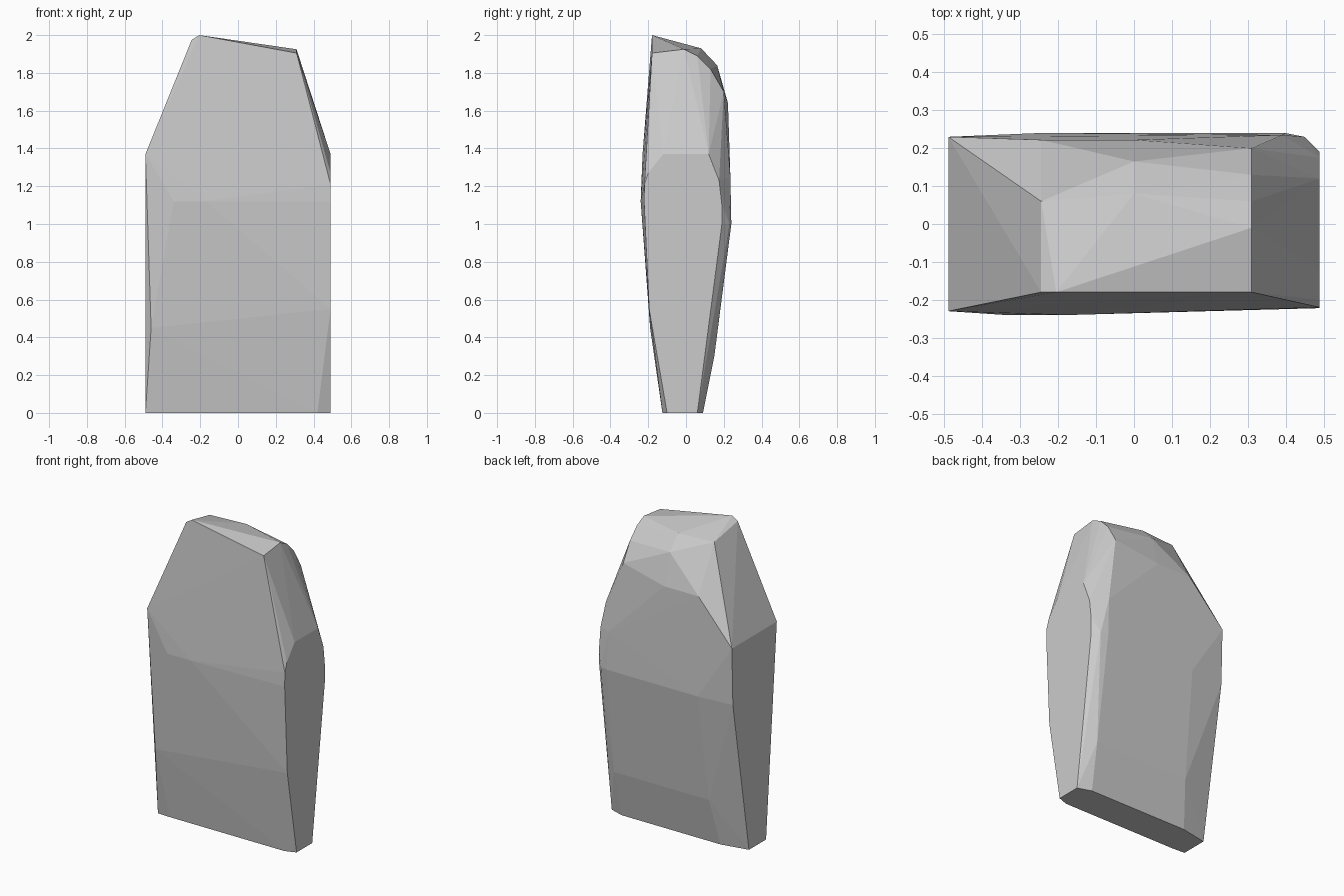
import bpy
import bmesh

default_cube = bpy.data.objects.get("Cube")
if default_cube:
    bpy.data.objects.remove(default_cube, do_unlink=True)

# Shared dimensions of the stone slab
left_side, right_side = -.49, .49
left_crest, right_crest = -.245, .31
shoulder, belly = 1.37, 1.12
crest_front = -.18
corners = []


def along_x(y, z, *x_positions):
    """Corner points on a line running across the slab."""
    corners.extend((x, y, z) for x in x_positions)


def outline(x, *pairs):
    """Corner points of a profile lying in one upright plane."""
    corners.extend((x, y, z) for y, z in pairs)


def convex_stone(name, points, material):
    """Wrap the corner points in a convex faceted skin."""
    bm = bmesh.new()
    for point in points:
        bm.verts.new(point)
    hull = bmesh.ops.convex_hull(bm, input=bm.verts[:])
    unused = {item for item in hull["geom_interior"] + hull["geom_unused"]
              if isinstance(item, bmesh.types.BMVert) and item.is_valid}
    bmesh.ops.delete(bm, geom=list(unused), context="VERTS")
    bmesh.ops.recalc_face_normals(bm, faces=bm.faces[:])
    mesh = bpy.data.meshes.new(name)
    bm.to_mesh(mesh)
    bm.free()
    mesh.materials.append(material)
    stone = bpy.data.objects.new(name, mesh)
    bpy.context.scene.collection.objects.link(stone)
    return stone


# Flat left cut
outline(left_side, (-.12, 0), (.055, 0), (-.23, shoulder),
        (.23, shoulder), (.22, 1))

# Flat right cut, with rounded upper corners
outline(right_side, (-.1, 0), (.06, 0), (.19, 1), (.19, 1.1), (.175, 1.23),
        (.12, shoulder), (-.12, shoulder), (-.2, 1.27), (-.22, 1.21),
        (-.222, belly), (-.195, .55))

# Front foot, lower break and belly ridge
along_x(-.125, 0, -.4, .42)
along_x(-.19, .45, -.46)
along_x(-.24, belly, -.34, -.17)

# Back foot, lower break and belly ridge
along_x(.09, 0, -.31, .4)
along_x(.15, .3, -.27, .41)
along_x(.24, 1, -.25, .4)
along_x(.23, 1, .45)
along_x(.235, 1.25, .39)

# Rounded back shoulder
along_x(.222, 1.64, left_crest, 0)
along_x(.165, 1.84, 0)
along_x(.08, 1.93, 0)

# Crest with its sloping ends
outline(left_crest, (crest_front, 1.975), (.06, 1.93))
along_x(crest_front, 2, -.205)
outline(right_crest, (crest_front, 1.905), (-.01, 1.925), (.06, 1.89),
        (.13, 1.82), (.2, 1.7))

# Plain stone colour
grey = bpy.data.materials.new("stone grey")
grey.use_nodes = True
colour = (.6, .6, .6, 1)
grey.diffuse_color = colour
for node in grey.node_tree.nodes:
    if node.type == "BSDF_PRINCIPLED":
        node.inputs["Base Color"].default_value = colour

convex_stone("stone_slab", corners, grey)
